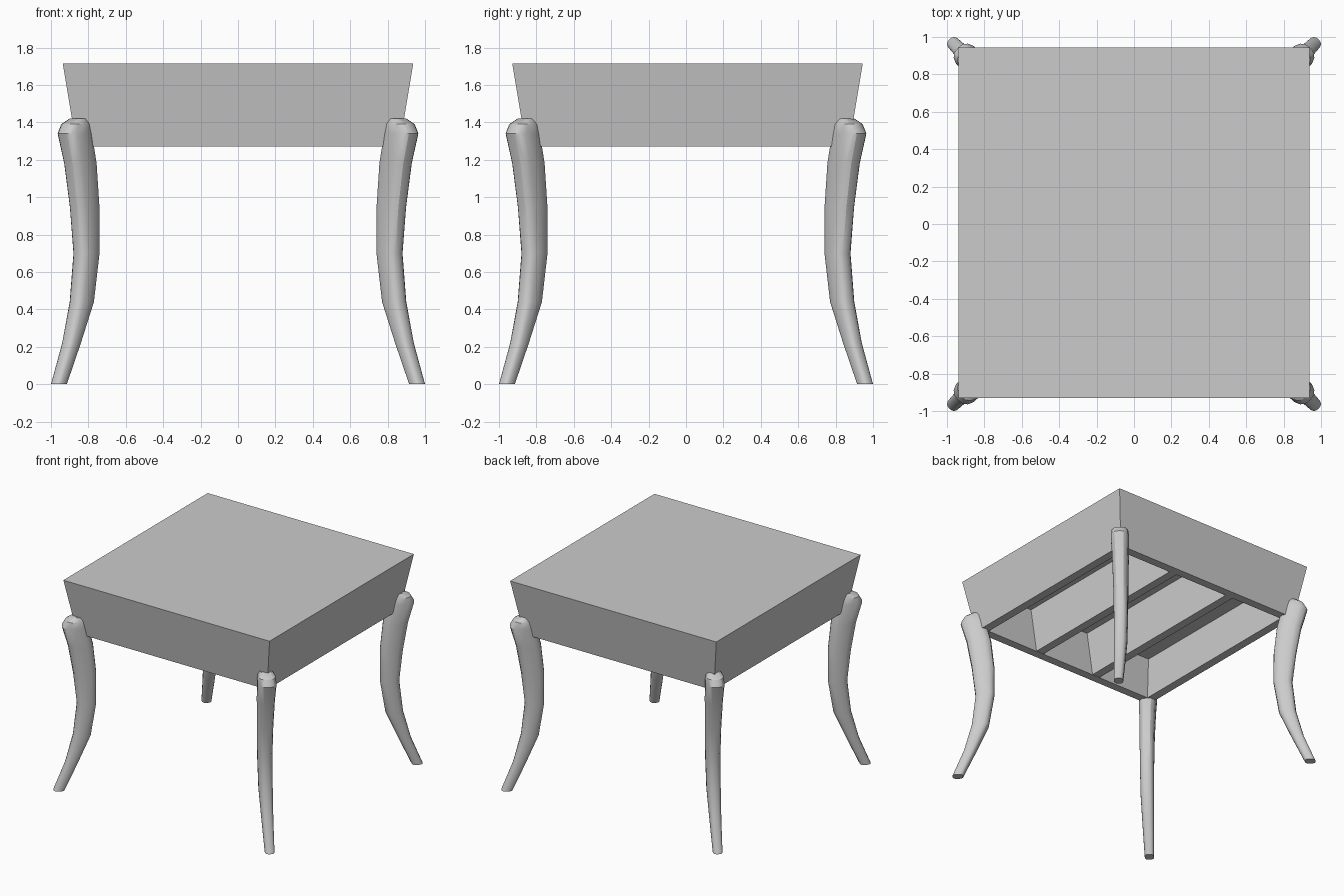
import bpy
import bmesh
from math import cos, sin, pi, sqrt, copysign, radians

cube = bpy.data.objects.get("Cube")
if cube:
    bpy.data.objects.remove(cube, do_unlink=True)

grey = bpy.data.materials.new("plain grey")
grey.use_nodes = True
grey.diffuse_color = (0.6, 0.6, 0.6, 1)
grey.node_tree.nodes["Principled BSDF"].inputs["Base Color"].default_value = grey.diffuse_color

SEAT_Y = 0.008
FLOOR, TOP = 1.27, 1.715
RIM = 0.07


def loft(name, rings):
    """Skin a list of equal-length point rings and cap both ends."""
    bm = bmesh.new()
    loops = [[bm.verts.new(p) for p in ring] for ring in rings]
    for low, high in zip(loops, loops[1:]):
        for i in range(len(low)):
            j = (i + 1) % len(low)
            bm.faces.new((low[i], low[j], high[j], high[i]))
    bm.faces.new(loops[0])
    bm.faces.new(loops[-1])
    bmesh.ops.recalc_face_normals(bm, faces=bm.faces)
    mesh = bpy.data.meshes.new(name)
    bm.to_mesh(mesh)
    bm.free()
    mesh.materials.append(grey)
    obj = bpy.data.objects.new(name, mesh)
    bpy.context.collection.objects.link(obj)
    return obj


def rect(hx, hy, z, x=0):
    return [(x + sx * hx, SEAT_Y + sy * hy, z)
            for sx, sy in ((-1, -1), (1, -1), (1, 1), (-1, 1))]


def seat_half(z):
    """Half width of the flared seat at a height."""
    return 0.863 + (z - FLOOR) / (TOP - FLOOR) * 0.074


# Flared seat shell, hollow underneath
ceiling = TOP - 0.05
inner_low, inner_high = seat_half(FLOOR) - RIM, seat_half(ceiling) - RIM
loft("seat", [rect(seat_half(TOP), seat_half(TOP), TOP),
              rect(seat_half(FLOOR), seat_half(FLOOR), FLOOR),
              rect(inner_low, inner_low, FLOOR),
              rect(inner_high, inner_high, ceiling)])

# Two full-depth boards divide the hollow
for side, x in (("right", -0.28), ("left", 0.28)):
    loft("divider_" + side, [rect(0.035, inner_low + 0.01, FLOOR + 0.002, x),
                             rect(0.035, inner_high + 0.01, ceiling + 0.01, x)])

# Curved leg: height, outer edge, inner edge, sideways radius
LEG = [(0.0, 1.0, 0.915, 0.036), (0.22, 0.94, 0.84, 0.044),
       (0.44, 0.90, 0.77, 0.052), (0.70, 0.88, 0.74, 0.055),
       (0.95, 0.90, 0.74, 0.058), (1.18, 0.93, 0.755, 0.064),
       (1.34, 0.965, 0.78, 0.07), (1.39, 0.945, 0.79, 0.065),
       (1.42, 0.90, 0.80, 0.045)]
SIDES = 16


def spow(v, p=0.75):
    return copysign(abs(v) ** p, v)


def leg_ring(z, outer, inner, b, sx, sy):
    """Rounded section, longest along the diagonal of the seat."""
    c, h = (outer + inner) / 2, (outer - inner) / 2
    a = ((h * sqrt(2)) ** 1.6 - b ** 1.6) ** (1 / 1.6)
    ring = []
    for i in range(SIDES):
        t = 2 * pi * i / SIDES
        r, s = a * spow(cos(t)) / sqrt(2), b * spow(sin(t)) / sqrt(2)
        ring.append((sx * (c + r - s), sy * (c + r + s), z))
    return ring


for sx, lr in ((-1, "right"), (1, "left")):
    for sy, fb in ((-1, "front"), (1, "back")):
        leg = loft(f"{fb}_{lr}_leg", [leg_ring(*row, sx, sy) for row in LEG])
        bpy.ops.object.select_all(action="DESELECT")
        leg.select_set(True)
        bpy.context.view_layer.objects.active = leg
        bpy.ops.object.shade_smooth_by_angle(angle=radians(30))
